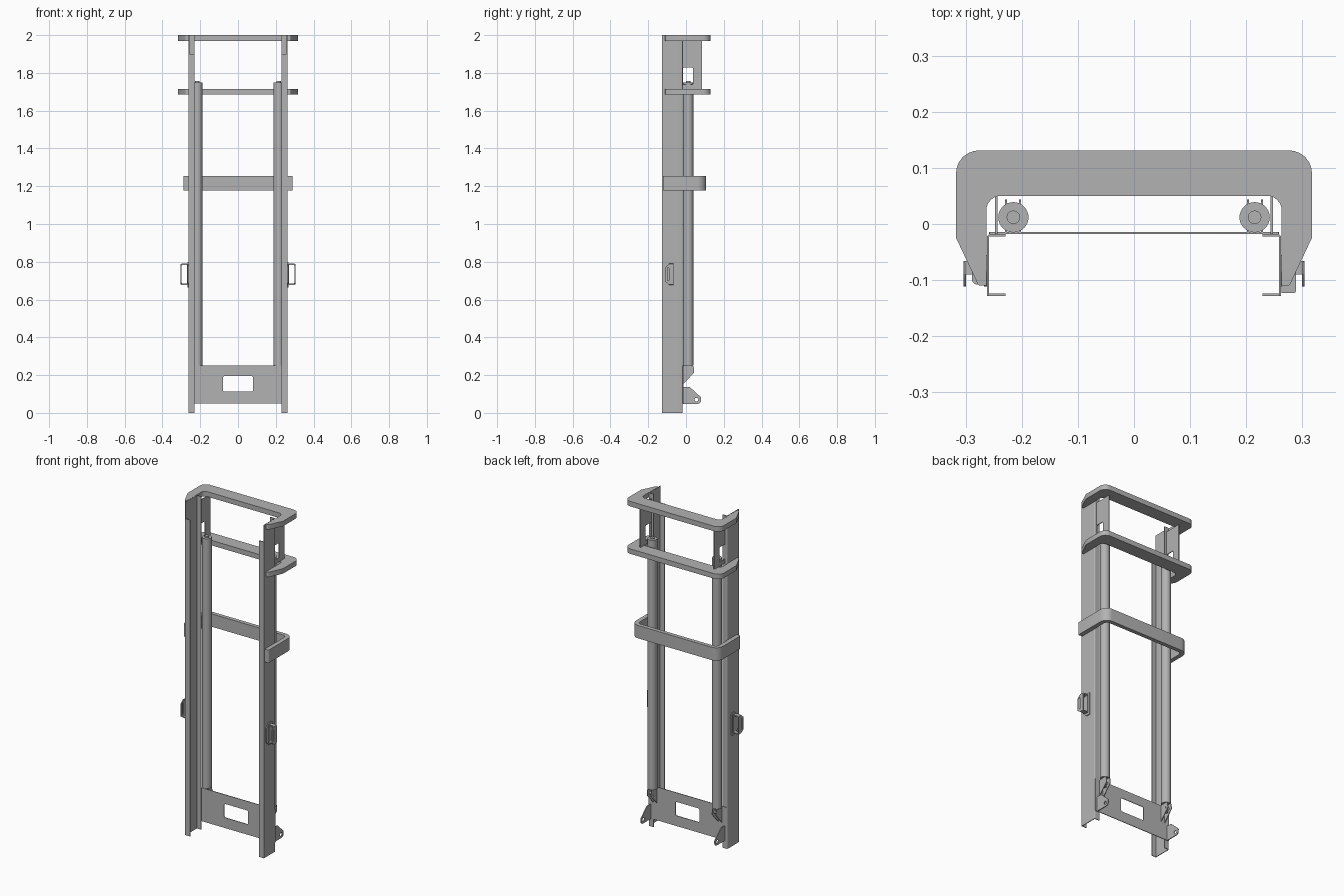
import bpy, bmesh, math
from mathutils import Matrix, Vector

if "Cube" in bpy.data.objects:
    bpy.data.objects.remove(bpy.data.objects["Cube"], do_unlink=True)

steel = bpy.data.materials.new("grey steel")
steel.use_nodes = True
GREY = (0.45, 0.45, 0.45, 1)
steel.diffuse_color = GREY
steel.node_tree.nodes["Principled BSDF"].inputs["Base Color"].default_value = GREY

# Maps (u, v, depth) to world space for each extrusion axis
AXES = {
    "x": Matrix(((0, 0, 1, 0), (1, 0, 0, 0), (0, 1, 0, 0), (0, 0, 0, 1))),
    "y": Matrix(((1, 0, 0, 0), (0, 0, 1, 0), (0, 1, 0, 0), (0, 0, 0, 1))),
    "z": Matrix.Identity(4),
}


def fillet(points, steps=6):
    """Round the corners of an outline; a third value on a point is its radius."""
    out, n = [], len(points)
    for i, p in enumerate(points):
        c = Vector(p[:2])
        if len(p) < 3:
            out.append(c)
            continue
        a = (Vector(points[i - 1][:2]) - c).normalized()
        b = (Vector(points[(i + 1) % n][:2]) - c).normalized()
        half = a.angle(b) / 2
        start, end = c + a * p[2] / math.tan(half), c + b * p[2] / math.tan(half)
        centre = c + (a + b).normalized() * p[2] / math.sin(half)
        for k in range(steps + 1):
            d = start.lerp(end, k / steps) - centre
            out.append(centre + d.normalized() * p[2])
    return out


def box(u0, u1, v0, v1, r):
    return [(u0, v0, r), (u1, v0, r), (u1, v1, r), (u0, v1, r)]


def circle(u, v, r, n=16):
    return [(u + r * math.cos(math.tau * i / n), v + r * math.sin(math.tau * i / n))
            for i in range(n)]


def plate(name, axis, lo, hi, *outlines, mirror=False):
    """Extrude an outline (later outlines are holes) along an axis."""
    curve = bpy.data.curves.new(name, "CURVE")
    curve.dimensions = "2D"
    curve.fill_mode = "BOTH"
    curve.extrude = (hi - lo) / 2
    for outline in outlines:
        pts = fillet(outline)
        spline = curve.splines.new("POLY")
        spline.points.add(len(pts) - 1)
        for sp, p in zip(spline.points, pts):
            sp.co = (p[0], p[1], 0, 1)
        spline.use_cyclic_u = True
    temp = bpy.data.objects.new(name, curve)
    mesh = bpy.data.meshes.new_from_object(temp)
    bpy.data.objects.remove(temp)
    mesh.transform(AXES[axis] @ Matrix.Translation((0, 0, (lo + hi) / 2)))
    bm = bmesh.new()
    bm.from_mesh(mesh)
    bmesh.ops.remove_doubles(bm, verts=bm.verts, dist=1e-5)
    bmesh.ops.recalc_face_normals(bm, faces=bm.faces)
    bm.to_mesh(mesh)
    bm.free()
    mesh.materials.clear()
    mesh.materials.append(steel)
    obj = bpy.data.objects.new(name, mesh)
    bpy.context.collection.objects.link(obj)
    if mirror:
        obj.modifiers.new("Mirror", "MIRROR")
    bpy.ops.object.select_all(action="DESELECT")
    obj.select_set(True)
    bpy.context.view_layer.objects.active = obj
    bpy.ops.object.shade_smooth_by_angle(angle=math.radians(35))
    return obj


# Upright channels: the front flange stops short of the top
T = 0.004
OUT, IN, FRONT, REAR = 0.262, 0.229, -0.128, -0.018
plate("channel_web_and_rear_flange", "z", 0, 2,
      [(OUT, FRONT), (OUT, REAR, 0.006), (IN, REAR), (IN, REAR - T),
       (OUT - T, REAR - T), (OUT - T, FRONT)], mirror=True)
plate("channel_front_flange", "z", 0, 1.9,
      [(IN, FRONT), (OUT, FRONT), (OUT, FRONT + T), (IN, FRONT + T)], mirror=True)

# Lower cross plate with a window
plate("cross_plate", "y", REAR, REAR + T,
      box(-0.258, 0.258, 0.05, 0.25, 0.002), box(-0.08, 0.08, 0.112, 0.195, 0.01))

# Two flat U-shaped hoops at the top
hoop = [(0.263, -0.11), (0.277, -0.11, 0.006), (0.317, -0.025), (0.317, 0.131, 0.04)]
hoop_inner = [(0.263, 0.05, 0.025)]


def u_shape(outer, inner):
    flip = lambda pts: [(-p[0], *p[1:]) for p in pts]
    return outer + flip(outer)[::-1] + flip(inner) + inner


for name, z in (("top_hoop", 1.97), ("lower_hoop", 1.685)):
    plate(name, "z", z, z + 0.03, u_shape(hoop, hoop_inner))

# Bent strap around the middle
plate("middle_strap", "z", 1.178, 1.255,
      [(0.263, -0.123), (0.289, -0.123, 0.005), (0.289, 0.107, 0.045),
       (-0.289, 0.107, 0.045), (-0.289, -0.108, 0.01), (-0.263, -0.108),
       (-0.263, 0.083, 0.02), (0.263, 0.083, 0.02)])

# Side plates between the hoops
plate("upper_side_plate", "x", 0.243, 0.248,
      box(-0.018, 0.085, 1.715, 1.97, 0.002), box(-0.016, 0.036, 1.738, 1.828, 0.004),
      mirror=True)

# Lift cylinders with rods and bottom eyes
CX, CY = 0.215, 0.012
plate("cylinder_barrel", "z", 0.25, 1.75, circle(CX, CY, 0.027, 32), mirror=True)
plate("cylinder_rod", "z", 1.75, 1.757, circle(CX, CY, 0.012, 20), mirror=True)
plate("cylinder_foot", "z", 0.2, 0.25, circle(CX, CY, 0.01, 16), mirror=True)
plate("cylinder_pin", "x", 0.2, 0.23, circle(0.02, 0.222, 0.008), mirror=True)

# Cylinder brackets and lower pivot lugs
for side, x in (("inner", 0.201), ("outer", 0.226)):
    plate(side + "_cylinder_bracket", "x", x, x + T,
          [(-0.016, 0.15), (0.044, 0.215, 0.01), (0.04, 0.25, 0.008), (-0.016, 0.25)],
          mirror=True)
plate("pivot_lug", "x", 0.243, 0.248,
      [(-0.016, 0.048), (0.078, 0.048, 0.018), (0.08, 0.082, 0.012),
       (0.02, 0.137, 0.006), (-0.016, 0.137)],
      circle(0.055, 0.07, 0.01), mirror=True)

# Grab handles: base plate, strap arms and slotted outer plate
grip = [(-0.055, 0.665, 0.006), (-0.055, 0.8, 0.006), (-0.085, 0.8, 0.008),
        (-0.111, 0.775, 0.008), (-0.111, 0.69, 0.008), (-0.085, 0.665, 0.008)]
plate("handle_base", "x", 0.262, 0.267, grip, mirror=True)
plate("handle_loop", "y", -0.09, -0.066,
      box(0.264, 0.304, 0.678, 0.79, 0.008), box(0.27, 0.298, 0.684, 0.784, 0.004),
      mirror=True)
plate("handle_outer_plate", "x", 0.299, 0.304,
      [(-0.066, 0.68, 0.004), (-0.066, 0.788, 0.004), (-0.09, 0.788, 0.008),
       (-0.111, 0.77, 0.008), (-0.111, 0.695, 0.008), (-0.09, 0.68, 0.008)],
      box(-0.099, -0.091, 0.7, 0.77, 0.003), mirror=True)
